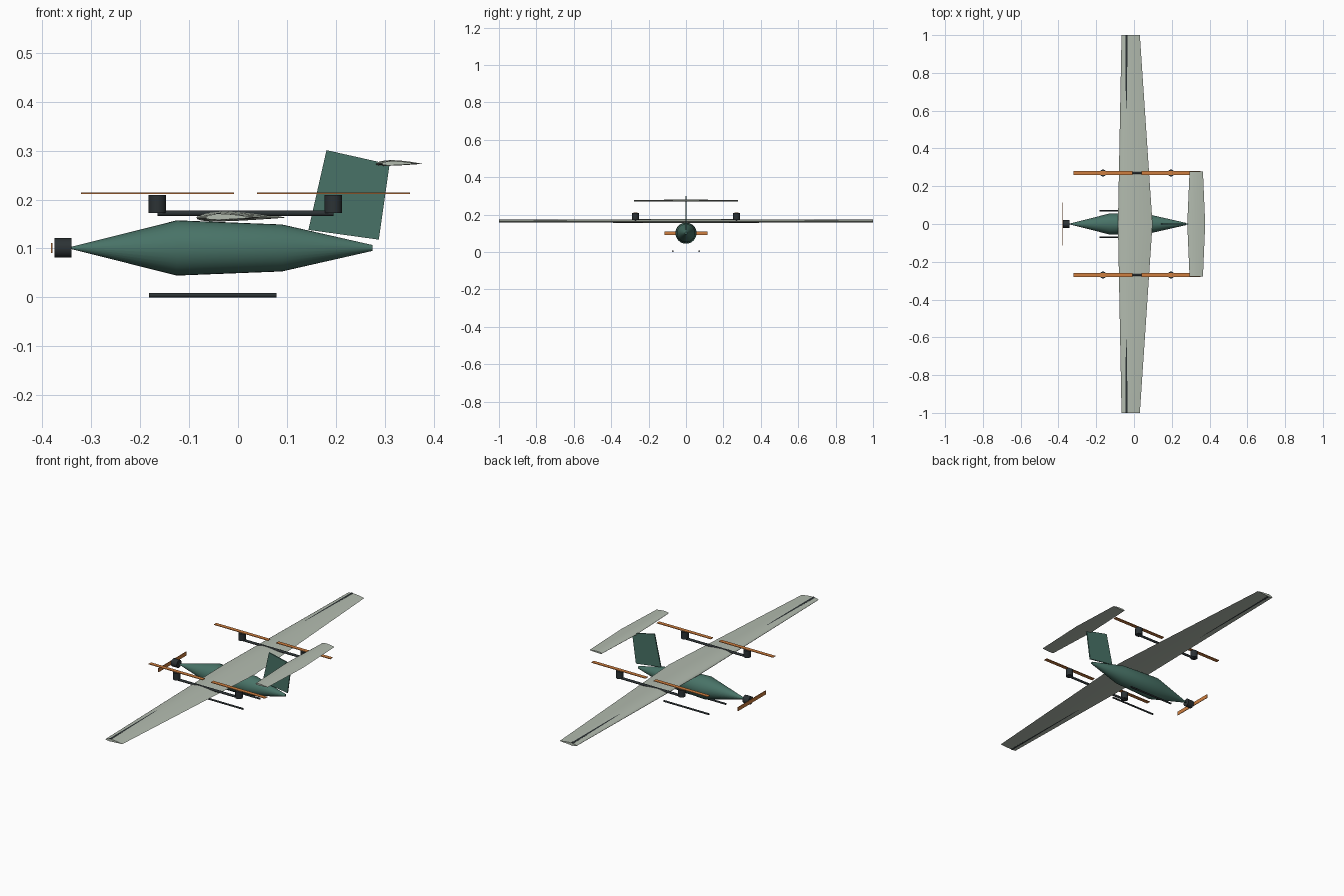
import bpy, bmesh, math
from mathutils import Matrix, Vector

if "Cube" in bpy.data.objects:
    bpy.data.objects.remove(bpy.data.objects["Cube"])


def material(name, rgb):
    m = bpy.data.materials.new(name)
    m.diffuse_color = (*rgb, 1)
    m.use_nodes = True
    m.node_tree.nodes["Principled BSDF"].inputs["Base Color"].default_value = m.diffuse_color
    return m


GREEN = material("green", (0.065, 0.17, 0.135))
PALE = material("pale_grey", (0.45, 0.50, 0.43))
DARK = material("dark", (0.025, 0.032, 0.035))
ORANGE = material("orange", (0.62, 0.21, 0.05))


def finish(name, bm, mat, smooth=None):
    bmesh.ops.recalc_face_normals(bm, faces=bm.faces)
    me = bpy.data.meshes.new(name)
    bm.to_mesh(me)
    bm.free()
    me.materials.append(mat)
    ob = bpy.data.objects.new(name, me)
    bpy.context.collection.objects.link(ob)
    if smooth:
        bpy.ops.object.select_all(action='DESELECT')
        ob.select_set(True)
        bpy.context.view_layer.objects.active = ob
        bpy.ops.object.shade_smooth_by_angle(angle=math.radians(smooth))
    return ob


def loft(name, rings, mat, smooth):
    bm = bmesh.new()
    loops = [[bm.verts.new(p) for p in ring] for ring in rings]
    n = len(loops[0])
    for a, b in zip(loops, loops[1:]):
        for i in range(n):
            j = (i + 1) % n
            bm.faces.new((a[i], a[j], b[j], b[i]))
    bm.faces.new(loops[0])
    bm.faces.new(loops[-1])
    return finish(name, bm, mat, smooth)


def rod(name, start, end, r, mat=DARK, sides=24):
    a, b = Vector(start), Vector(end)
    bm = bmesh.new()
    rot = (b - a).to_track_quat('Z', 'Y').to_matrix().to_4x4()
    bmesh.ops.create_cone(bm, cap_ends=True, segments=sides, radius1=r, radius2=r,
                          depth=(b - a).length,
                          matrix=Matrix.Translation((a + b) / 2) @ rot)
    return finish(name, bm, mat, 40)


def box(name, centre, size, mat):
    bm = bmesh.new()
    bmesh.ops.create_cube(bm, size=1, matrix=Matrix.Translation(centre) @ Matrix.Diagonal((*size, 1)))
    return finish(name, bm, mat)


def airfoil(y, x0, x1, z, n=14):
    """Closed cambered section, 12 percent thick."""
    c = x1 - x0

    def point(t, side):
        h = 0.6 * (0.2969 * math.sqrt(t) - 0.126 * t - 0.3516 * t**2 + 0.2843 * t**3 - 0.1036 * t**4)
        p = 0.4
        camber = 0.02 / p**2 * (2 * p * t - t * t) if t < p else 0.02 / (1 - p)**2 * (1 - 2 * p + 2 * p * t - t * t)
        return (x0 + c * t, y, z + c * (camber + side * h))
    ts = [(1 - math.cos(math.pi * i / n)) / 2 for i in range(n + 1)]
    return [point(t, 1) for t in reversed(ts)] + [point(t, -1) for t in ts[1:-1]]


# Fuselage
profile = [(-0.342, 0.002), (-0.125, 0.0565), (0.09, 0.048), (0.275, 0.006)]
angles = [2 * math.pi * i / 32 for i in range(32)]
loft("fuselage", [[(x, r * math.cos(a), 0.101 + r * math.sin(a)) for a in angles]
                  for x, r in profile], GREEN, 30)

# Wing, spar and tailplane
tip, root = (-0.066, 0.031), (-0.085, 0.098)
loft("wing", [airfoil(-1, *tip, 0.163), airfoil(0, *root, 0.163), airfoil(1, *tip, 0.163)], PALE, 40)
rod("wing_spar", (-0.04, -1, 0.165), (-0.04, 1, 0.165), 0.008)
tip, root = (0.294, 0.365), (0.282, 0.377)
loft("tailplane", [airfoil(-0.277, *tip, 0.273), airfoil(0, *root, 0.273),
                   airfoil(0.277, *tip, 0.273)], PALE, 40)

# Fin
outline = [(0.181, 0.301), (0.310, 0.272), (0.288, 0.118), (0.144, 0.138)]
loft("fin", [[(x, y, z) for x, z in outline] for y in (-0.003, 0.003)], GREEN, None)

# Nose motor and propeller
rod("nose_motor", (-0.375, 0, 0.101), (-0.341, 0, 0.101), 0.02)
box("nose_propeller", (-0.3805, 0, 0.101), (0.003, 0.23, 0.02), ORANGE)

# Lift booms, lift motors, rotors and skids on both sides
for side, s in (("left", -1), ("right", 1)):
    y = 0.27 * s
    rod(side + "_boom", (-0.165, y, 0.172), (0.195, y, 0.172), 0.006)
    for end, x in (("front", -0.165), ("rear", 0.195)):
        rod(f"{side}_{end}_motor", (x, y, 0.172), (x, y, 0.209), 0.018)
        box(f"{side}_{end}_rotor", (x, y, 0.2125), (0.313, 0.02, 0.003), ORANGE)
    rod(side + "_skid", (-0.182, 0.07 * s, 0.0045), (0.079, 0.07 * s, 0.0045), 0.0045)
